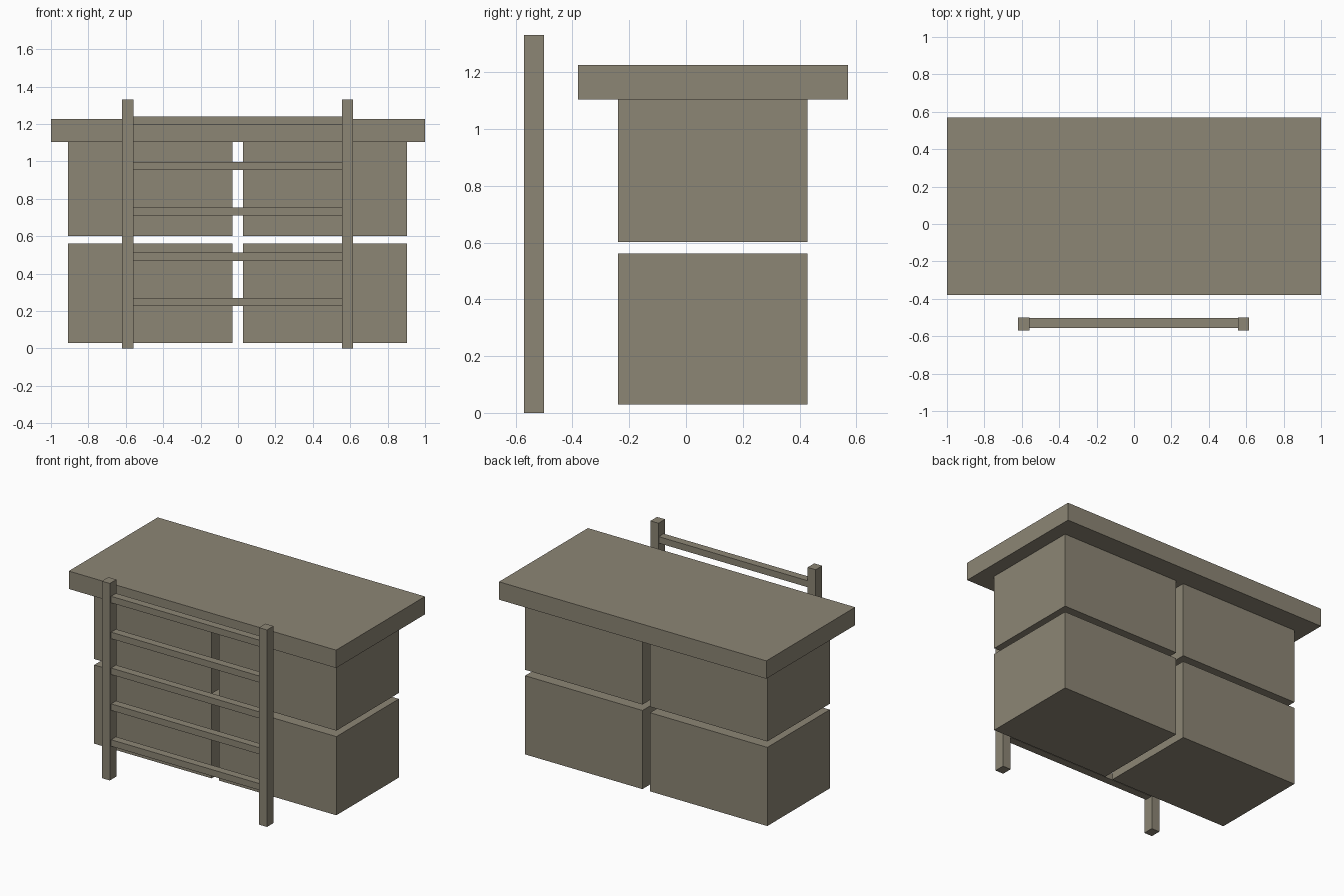
import bpy

if "Cube" in bpy.data.objects:
    bpy.data.objects.remove(bpy.data.objects["Cube"])

# One flat grey-brown colour
mat = bpy.data.materials.new("grey_brown")
mat.diffuse_color = (0.265, 0.237, 0.178, 1.0)
mat.use_nodes = True
mat.node_tree.nodes["Principled BSDF"].inputs["Base Color"].default_value = mat.diffuse_color


def box(name, x, y, z):
    """Box from (min, max) ranges on each axis."""
    bpy.ops.mesh.primitive_cube_add(size=1)
    ob = bpy.context.object
    ob.name = name
    ranges = (x, y, z)
    for v in ob.data.vertices:
        v.co = [lo + (c + 0.5) * (hi - lo) for c, (lo, hi) in zip(v.co, ranges)]
    ob.data.materials.append(mat)
    return ob


# Overhanging top slab
box("top_slab", (-1.0, 1.0), (-0.38, 0.57), (1.105, 1.226))

# Four cabinet blocks, two columns by two rows
for side, x in (("left", (-0.908, -0.03)), ("right", (0.026, 0.904))):
    for row, z in (("lower", (0.03, 0.562)), ("upper", (0.602, 1.105))):
        box(f"{row}_{side}_block", x, (-0.24, 0.428), z)

# Ladder posts
for side, x in (("left", (-0.62, -0.56)), ("right", (0.556, 0.616))):
    box(f"{side}_ladder_post", x, (-0.57, -0.50), (0.0, 1.332))

# Ladder rungs
for i in range(5):
    z = 0.226 + i * 0.2425
    box(f"ladder_rung_{i + 1}", (-0.56, 0.556), (-0.556, -0.503), (z, z + 0.044))
